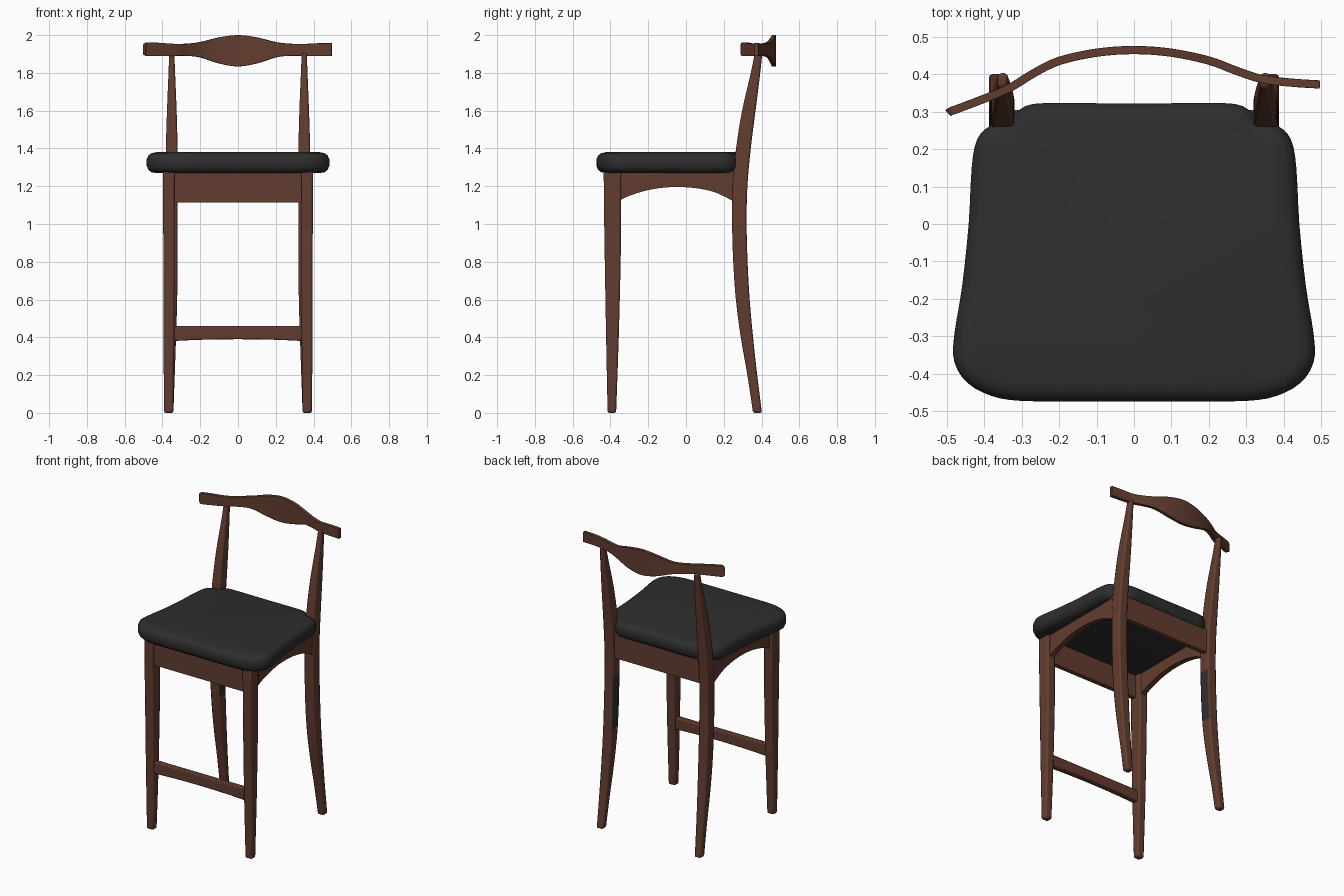
import bpy, bmesh, math
from mathutils import Vector

if "Cube" in bpy.data.objects:
    bpy.data.objects.remove(bpy.data.objects["Cube"])


def material(name, rgb):
    m = bpy.data.materials.new(name)
    m.diffuse_color = (*rgb, 1)
    m.use_nodes = True
    m.node_tree.nodes["Principled BSDF"].inputs["Base Color"].default_value = m.diffuse_color
    return m


WOOD = material("walnut_wood", (0.122, 0.046, 0.029))
DARK = material("black_leather", (0.027, 0.027, 0.027))


def smooth(pts, n, closed=False):
    """Catmull-Rom interpolation of tuples of any size."""
    out, c = [], len(pts)
    for i in range(c if closed else c - 1):
        idx = [i - 1, i, i + 1, i + 2]
        idx = [k % c if closed else min(max(k, 0), c - 1) for k in idx]
        p0, p1, p2, p3 = (pts[k] for k in idx)
        for s in range(n):
            t = s / n
            out.append(tuple(0.5 * (2 * b + (d - a) * t + (2 * a - 5 * b + 4 * d - e) * t * t
                                    + (3 * b - a - 3 * d + e) * t ** 3)
                             for a, b, d, e in zip(p0, p1, p2, p3)))
    return out if closed else out + [tuple(pts[-1])]


def loft(name, rings, mats, bevel=0.0):
    """Skin equal-length rings of points and cap both ends."""
    bm = bmesh.new()
    vs = [[bm.verts.new(p) for p in r] for r in rings]
    n = len(vs[0])
    for a, b in zip(vs, vs[1:]):
        for i in range(n):
            j = (i + 1) % n
            bm.faces.new((a[i], a[j], b[j], b[i]))
    bm.faces.new(vs[0][::-1])
    bm.faces.new(vs[-1])
    bmesh.ops.recalc_face_normals(bm, faces=bm.faces)
    me = bpy.data.meshes.new(name)
    bm.to_mesh(me)
    bm.free()
    ob = bpy.data.objects.new(name, me)
    bpy.context.collection.objects.link(ob)
    for m in mats:
        me.materials.append(m)
    bpy.ops.object.select_all(action='DESELECT')
    ob.select_set(True)
    bpy.context.view_layer.objects.active = ob
    bpy.ops.object.shade_smooth_by_angle(angle=math.radians(35))
    if bevel:
        b = ob.modifiers.new("rounded_edges", 'BEVEL')
        b.width, b.segments = bevel, 2
        b.limit_method, b.angle_limit = 'ANGLE', math.radians(50)
    return ob


def z_ring(z, x0, x1, y0, y1):
    return [(x0, y0, z), (x1, y0, z), (x1, y1, z), (x0, y1, z)]


def x_ring(x, y0, y1, z0, z1):
    return [(x, y0, z0), (x, y1, z0), (x, y1, z1), (x, y0, z1)]


def y_ring(y, x0, x1, z0, z1):
    return [(x0, y, z0), (x1, y, z0), (x1, y, z1), (x0, y, z1)]


# Seat cushion: half outline mirrored, stacked with rounded edges
half = [(0.0, 0.322), (0.15, 0.323), (0.27, 0.321), (0.315, 0.298), (0.335, 0.275), (0.385, 0.262),
        (0.42, 0.225), (0.434, 0.15), (0.442, 0.0), (0.46, -0.17), (0.481, -0.3), (0.48, -0.37),
        (0.445, -0.425), (0.38, -0.46), (0.3, -0.473), (0.15, -0.474), (0.0, -0.474)]
outline = half + [(-x, y) for x, y in half[-2:0:-1]]
outline = [Vector(p) for p in smooth(outline, 3, True)]
count = len(outline)
rings = []
for inset, z in [(0.05, 1.27), (0.026, 1.274), (0.009, 1.287), (0, 1.308), (0, 1.342),
                 (0.009, 1.363), (0.026, 1.375), (0.05, 1.38)]:
    ring = []
    for i, p in enumerate(outline):
        t = (outline[(i + 1) % count] - outline[i - 1]).normalized()
        q = p + Vector((t.y, -t.x)) * inset  # clockwise outline: inward normal
        ring.append((q.x, q.y, z))
    rings.append(ring)
loft("seat", rings, [DARK])

# Legs and side rails, one set per side
front = [(0, .342, .392, -.415, -.37), (0.4, .337, .394, -.423, -.356), (0.8, .335, .395, -.43, -.346),
         (1.0, .335, .396, -.433, -.344), (1.28, .335, .397, -.436, -.344)]
back = [(0, .342, .388, .355, .402), (0.2, .335, .388, .325, .377), (0.4, .328, .388, .29, .355),
        (0.6, .322, .388, .264, .337), (0.8, .32, .388, .25, .326), (1.0, .32, .387, .244, .321),
        (1.2, .32, .385, .245, .325), (1.4, .32, .382, .265, .343), (1.6, .325, .376, .297, .368),
        (1.8, .333, .368, .343, .393), (1.905, .337, .364, .364, .404)]
arch = [(-.36, 1.12), (-.31, 1.145), (-.23, 1.172), (-.14, 1.19), (-.05, 1.196),
        (.05, 1.19), (.14, 1.172), (.21, 1.142), (.26, 1.115)]
for side, s in (("left", -1), ("right", 1)):
    loft(f"front_leg_{side}", [z_ring(z, s * a, s * b, c, d) for z, a, b, c, d in smooth(front, 3)],
         [WOOD], 0.01)
    leg = loft(f"back_leg_{side}", [z_ring(z, s * a, s * b, c, d) for z, a, b, c, d in smooth(back, 4)],
               [WOOD, DARK], 0.01)
    # dark patch on the inner face of the back leg
    for f in leg.data.polygons:
        if f.normal.x * s < -0.9 and 0.65 < f.center.z < 1.0:
            f.material_index = 1
    loft(f"side_rail_{side}", [y_ring(y, s * .345, s * .38, z, 1.28) for y, z in smooth(arch, 3)], [WOOD])

# Front and back rails under the seat
loft("front_rail", [x_ring(x, -.415, -.385, 1.115, 1.28) for x in (-.35, .35)], [WOOD])
loft("back_rail", [x_ring(x, .275, .305, 1.125, 1.28) for x in (-.34, .34)], [WOOD])

# Footrest with a gently arched underside
foot = [(-.35, .38), (-.2, .387), (0, .39), (.2, .387), (.35, .38)]
loft("footrest", [x_ring(x, -.41, -.37, z, .459) for x, z in smooth(foot, 3)], [WOOD], 0.006)

# Curved top rail: x, y, lower z, upper z
rail = [(-.497, .296, 1.905, 1.945), (-.488, .302, 1.891, 1.959), (-.45, .316, 1.889, 1.961),
        (-.34, .360, 1.890, 1.954), (-.27, .402, 1.890, 1.955), (-.2, .436, 1.882, 1.963),
        (-.1, .458, 1.850, 1.988), (0, .465, 1.834, 2.0), (.1, .458, 1.850, 1.988),
        (.2, .437, 1.882, 1.963), (.27, .411, 1.890, 1.955), (.34, .388, 1.890, 1.953),
        (.42, .378, 1.890, 1.957), (.497, .373, 1.890, 1.957)]
pts = smooth(rail, 4)
rings = []
for i, (x, y, z0, z1) in enumerate(pts):
    a, b = pts[max(i - 1, 0)], pts[min(i + 1, len(pts) - 1)]
    t = Vector((b[0] - a[0], b[1] - a[1])).normalized()
    nx, ny = -t.y * 0.011, t.x * 0.011
    rings.append([(x - nx, y - ny, z0), (x + nx, y + ny, z0), (x + nx, y + ny, z1), (x - nx, y - ny, z1)])
loft("top_rail", rings, [WOOD], 0.004)
